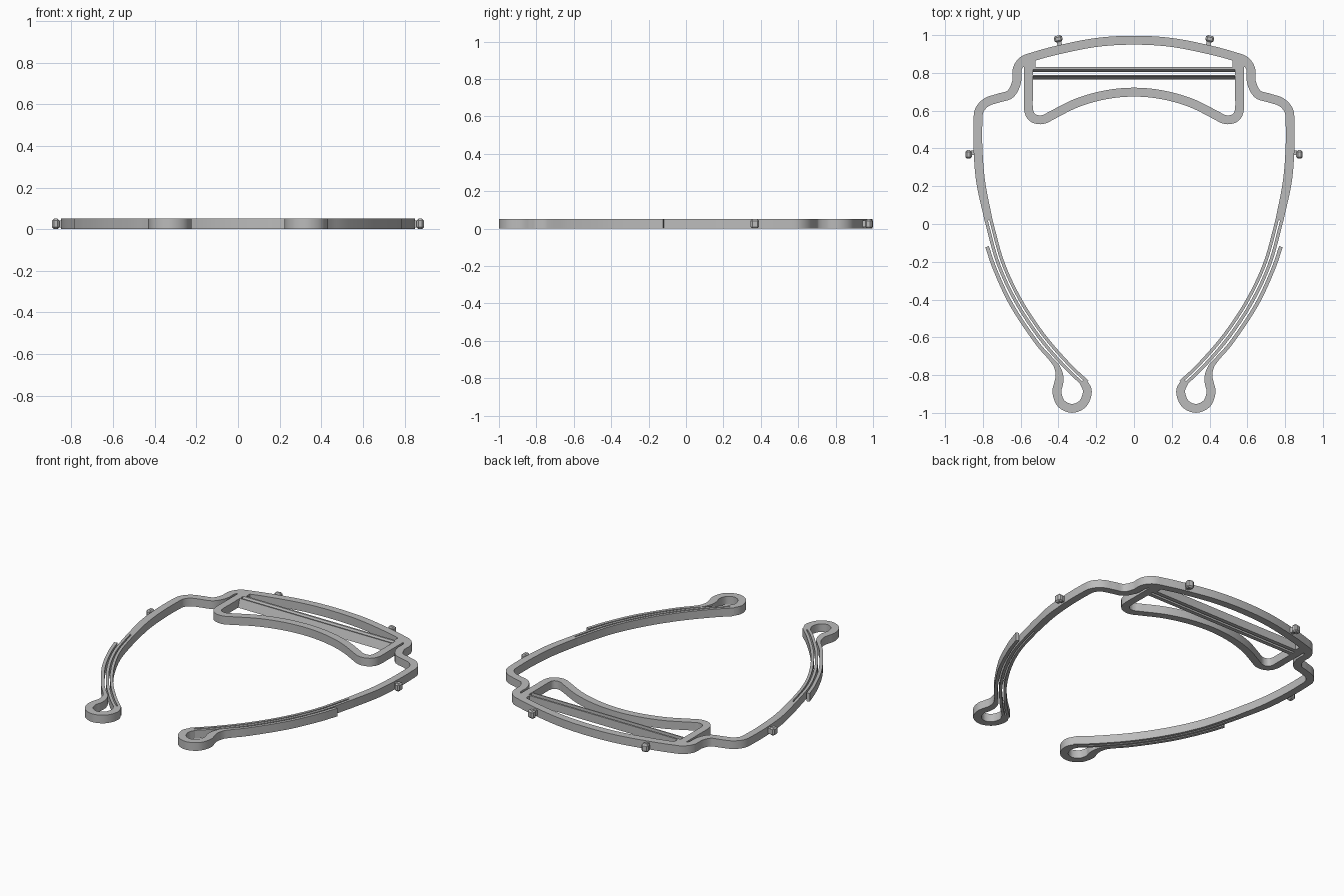
import bpy, bmesh, math
from mathutils import Vector, Matrix

cube = bpy.data.objects.get("Cube")
if cube:
    bpy.data.objects.remove(cube, do_unlink=True)

H = 0.052  # thickness of the flat frame

grey = bpy.data.materials.new("light_grey_plastic")
grey.use_nodes = True
COLOUR = (0.5, 0.5, 0.5, 1)
grey.diffuse_color = COLOUR
grey.node_tree.nodes["Principled BSDF"].inputs["Base Color"].default_value = COLOUR


def finish(name, bm, mirror=False):
    bmesh.ops.recalc_face_normals(bm, faces=bm.faces)
    mesh = bpy.data.meshes.new(name)
    bm.to_mesh(mesh)
    bm.free()
    mesh.materials.append(grey)
    ob = bpy.data.objects.new(name, mesh)
    bpy.context.collection.objects.link(ob)
    if mirror:
        ob.modifiers.new("mirror", "MIRROR")
    bpy.ops.object.select_all(action="DESELECT")
    ob.select_set(True)
    bpy.context.view_layer.objects.active = ob
    bpy.ops.object.shade_smooth_by_angle(angle=math.radians(30))
    return ob


def smooth_path(points, steps=8):
    """Catmull-Rom through (x, y, width) points."""
    p = [Vector(q) for q in points]
    p = [2 * p[0] - p[1]] + p + [2 * p[-1] - p[-2]]
    out = []
    for a, b, c, d in zip(p, p[1:], p[2:], p[3:]):
        for i in range(steps):
            t = i / steps
            out.append(0.5 * (2 * b + (c - a) * t + (2 * a - 5 * b + 4 * c - d) * t**2
                              + (3 * b - a - 3 * c + d) * t**3))
    return out + [p[-2]]


def ribbon(name, points, width=0.047, offset=0, mirror=False):
    """Flat strip of given width along a path, standing on the ground."""
    path = smooth_path([(q[0], q[1], q[2] if len(q) > 2 else width) for q in points])
    bm = bmesh.new()
    rings = []
    for i, q in enumerate(path):
        d = path[min(i + 1, len(path) - 1)] - path[max(i - 1, 0)]
        n = Vector((-d.y, d.x, 0)).normalized()
        base = Vector((q.x, q.y, 0)) + n * offset
        a, b = base + n * q.z / 2, base - n * q.z / 2
        up = Vector((0, 0, H))
        rings.append([bm.verts.new(v) for v in (a, b, b + up, a + up)])
    for r, s in zip(rings, rings[1:]):
        for k in range(4):
            m = (k + 1) % 4
            bm.faces.new((r[k], r[m], s[m], s[k]))
    bm.faces.new(rings[0])
    bm.faces.new(rings[-1])
    return finish(name, bm, mirror)


def symmetric(half):
    """Full path from a half that starts on the centre line."""
    return [(-q[0], *q[1:]) for q in reversed(half[1:])] + half


# Main frame: front arc, shoulders and upper arms
ribbon("main_frame", symmetric([
    (0, 0.973), (0.2, 0.961), (0.4, 0.922), (0.53, 0.887), (0.587, 0.865),
    (0.618, 0.82), (0.622, 0.75), (0.655, 0.688), (0.72, 0.666), (0.78, 0.645),
    (0.818, 0.603), (0.826, 0.545), (0.826, 0.40), (0.811, 0.22), (0.77, 0.02, 0.042)]))

# Lower arms, split lengthwise by a narrow slit
arm = [(0.774, 0.035), (0.708, -0.203), (0.613, -0.407), (0.489, -0.595),
       (0.355, -0.75), (0.255, -0.845)]
ribbon("arm_inner_strip", arm, 0.017, -0.0125, True)
ribbon("arm_outer_strip", arm, 0.017, 0.0125, True)

# End loops, returning up the outside of the arms as free springs
ribbon("end_loop_and_spring", [
    (0.272, -0.83, 0.04), (0.247, -0.885), (0.27, -0.95), (0.328, -0.976),
    (0.386, -0.95), (0.408, -0.89), (0.398, -0.84), (0.395, -0.80, 0.04),
    (0.41, -0.752, 0.03), (0.442, -0.712, 0.022), (0.521, -0.62, 0.02),
    (0.647, -0.43, 0.02), (0.732, -0.25, 0.02), (0.778, -0.12, 0.02)], mirror=True)

# Forehead pad bow
ribbon("forehead_bow", symmetric([
    (0, 0.698), (0.15, 0.684), (0.3, 0.642), (0.43, 0.578), (0.47, 0.557),
    (0.505, 0.552), (0.54, 0.566), (0.558, 0.605), (0.559, 0.70), (0.559, 0.87)]))
ribbon("bow_joint", [(0.56, 0.83), (0.56, 0.875)], 0.075, 0, True).scale.z = 0.999


def bar(name, section):
    """Cross bar with a (y, z) section, spanning the bow."""
    bm = bmesh.new()
    ends = [[bm.verts.new((x, y, z)) for y, z in section] for x in (-0.545, 0.545)]
    for e in ends:
        bm.faces.new(e)
    for k in range(len(section)):
        m = (k + 1) % len(section)
        bm.faces.new((ends[0][k], ends[0][m], ends[1][m], ends[1][k]))
    finish(name, bm)


# Two leaning bars that clamp a sheet between them
bar("rear_clamp_bar", [(0.805, 0), (0.83, 0), (0.83, H), (0.818, H), (0.805, 0.03)])
bar("front_clamp_bar", [(0.765, 0), (0.79, 0), (0.79, H), (0.783, H)])


def box(bm, size, centre, bevel=0.0):
    res = bmesh.ops.create_cube(bm, size=1)
    bmesh.ops.scale(bm, vec=size, verts=res["verts"])
    bmesh.ops.translate(bm, vec=centre, verts=res["verts"])
    if bevel:
        edges = list({e for v in res["verts"] for e in v.link_edges})
        bmesh.ops.bevel(bm, geom=edges, offset=bevel, segments=1, affect="EDGES")


def peg(name, position, angle, shift):
    """Stem with a chamfered head, pointing along the angle."""
    bm = bmesh.new()
    box(bm, (0.05, 0.024, 0.034), (-0.02, 0, H / 2))
    box(bm, (0.035, 0.045, 0.05), (0.0175, shift, H / 2), 0.009)
    bmesh.ops.transform(bm, verts=bm.verts, matrix=Matrix.Translation((*position, 0))
                        @ Matrix.Rotation(angle, 4, "Z"))
    finish(name, bm, True)


# Sheet-holding pegs
peg("side_pegs", (0.858, 0.376), 0, -0.008)
peg("front_pegs", (0.397, 0.963), math.radians(76), 0)
